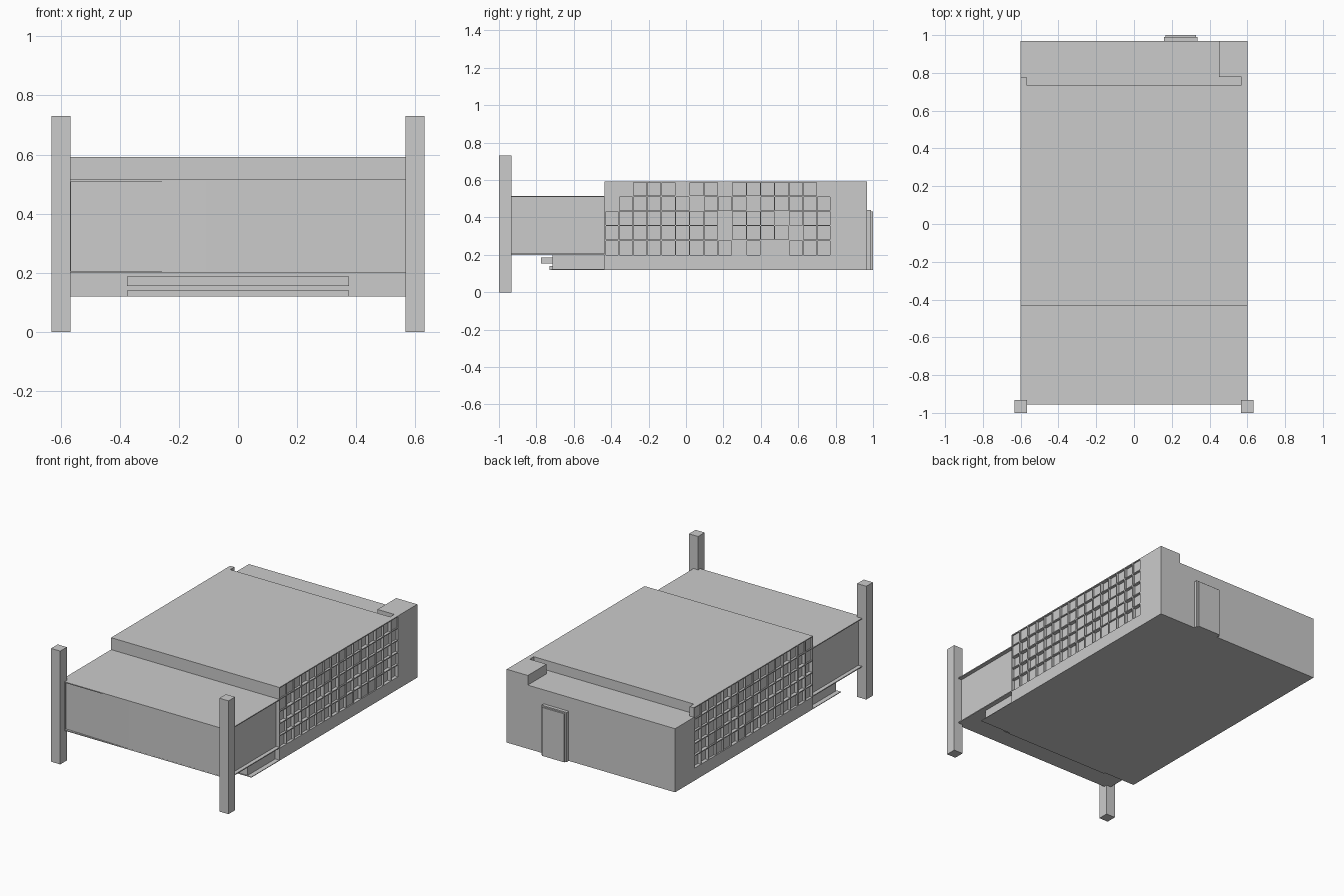
import bpy, bmesh, random

if "Cube" in bpy.data.objects:
    bpy.data.objects.remove(bpy.data.objects["Cube"])

random.seed(4)


def add_box(bm, x0, x1, y0, y1, z0, z1):
    v = [bm.verts.new((x, y, z)) for z in (z0, z1)
         for x, y in ((x0, y0), (x1, y0), (x1, y1), (x0, y1))]
    for f in ((3, 2, 1, 0), (4, 5, 6, 7), (0, 1, 5, 4),
              (1, 2, 6, 5), (2, 3, 7, 6), (3, 0, 4, 7)):
        bm.faces.new([v[i] for i in f])


def finish(bm, name):
    bmesh.ops.recalc_face_normals(bm, faces=bm.faces)
    me = bpy.data.meshes.new(name)
    bm.to_mesh(me)
    bm.free()
    ob = bpy.data.objects.new(name, me)
    bpy.context.collection.objects.link(ob)
    return ob


def boxes(name, *items):
    bm = bmesh.new()
    for b in items:
        add_box(bm, *b)
    return finish(bm, name)


def prism(name, pts, z0, z1):
    bm = bmesh.new()
    face = bm.faces.new([bm.verts.new((x, y, z0)) for x, y in pts])
    ext = bmesh.ops.extrude_face_region(bm, geom=[face])
    # keep the starting face so the prism is closed
    verts = [g for g in ext["geom"] if isinstance(g, bmesh.types.BMVert)]
    bmesh.ops.translate(bm, verts=verts, vec=(0, 0, z1 - z0))
    if not face.is_valid:
        bm.faces.new([v for v in bm.verts if abs(v.co.z - z0) < 1e-6])
    return finish(bm, name)


F, B = -0.435, 0.777       # lattice start and end in y
Z0, Z1 = 0.2, 0.592        # lattice bottom and top
ROOF = 0.53                # lower rear roof

# Corner pillars
for side, s in (("left", -1), ("right", 1)):
    a, b = sorted((s * 0.567, s * 0.632))
    boxes("front_pillar_" + side, (a, b, -1.0, -0.933, 0, 0.73))

# Main hall: core, ground band and raised roof
boxes("hall_core", (-0.577, 0.577, F, 0.735, 0.12, 0.592),
      (-0.577, 0.577, 0.735, B, 0.12, ROOF))
boxes("ground_band", (-0.6, 0.6, F, B, 0.12, Z0))

# Rear service block with its raised corner and door
boxes("rear_block", (-0.6, 0.6, B, 0.968, 0.12, ROOF))
boxes("rear_roof_corner", (0.45, 0.6, B, 0.968, ROOF, 0.592))
boxes("door_frame", (0.158, 0.337, 0.968, 0.99, 0.12, 0.44))
boxes("door_leaf", (0.168, 0.328, 0.99, 1.0, 0.12, 0.432))

# Front gallery: overhanging roof, recessed body and tilted front panel
boxes("gallery_roof", (-0.6, 0.6, -0.955, F, 0.509, 0.515))
boxes("gallery_floor", (-0.6, 0.6, -0.955, F, 0.2, 0.206))
prism("gallery_body", [(-0.575, -0.94), (-0.11, -0.9545), (0.575, -0.9545),
                       (0.575, F), (-0.575, F)], 0.206, 0.509)
boxes("gallery_end_fin", (-0.575, -0.566, -0.955, -0.93, 0.206, 0.509))

# Plinth below the gallery, floor plate and entrance steps
boxes("plinth", (-0.57, 0.57, -0.715, F, 0.12, 0.2))
boxes("floor_plate", (-0.6, 0.6, -0.72, F, 0.12, 0.124))
boxes("upper_step", (-0.375, 0.375, -0.775, -0.715, 0.155, 0.187))
boxes("lower_step", (-0.375, 0.375, -0.73, -0.715, 0.12, 0.14))

# Side lattices: thin fins with panels recessed by varying depths
COLS, ROWS, T = 16, 5, 0.003
dy, dz = (B - F) / COLS, (Z1 - Z0) / ROWS
depth = [[random.choice((0.578, 0.582, 0.586, 0.592)) for _ in range(ROWS)]
         for _ in range(COLS)]
for side, s in (("left", -1), ("right", 1)):
    def span(lo, hi):
        return tuple(sorted((s * lo, s * hi)))
    fins, panels = [], []
    for i in range(COLS + 1):
        y = min(max(F + i * dy, F + T), B - T)
        fins.append((*span(0.57, 0.6), y - T, y + T, Z0, Z1))
    for j in range(1, ROWS + 1):
        z = min(Z0 + j * dz, Z1 - T)
        fins.append((*span(0.57, 0.6), F, B, z - T, z + T))
    for i in range(COLS):
        for j in range(ROWS):
            panels.append((*span(0.57, depth[i][j]), F + i * dy, F + (i + 1) * dy,
                           Z0 + j * dz, Z0 + (j + 1) * dz - 0.001))
    boxes("lattice_fins_" + side, *fins)
    boxes("lattice_panels_" + side, *panels)
